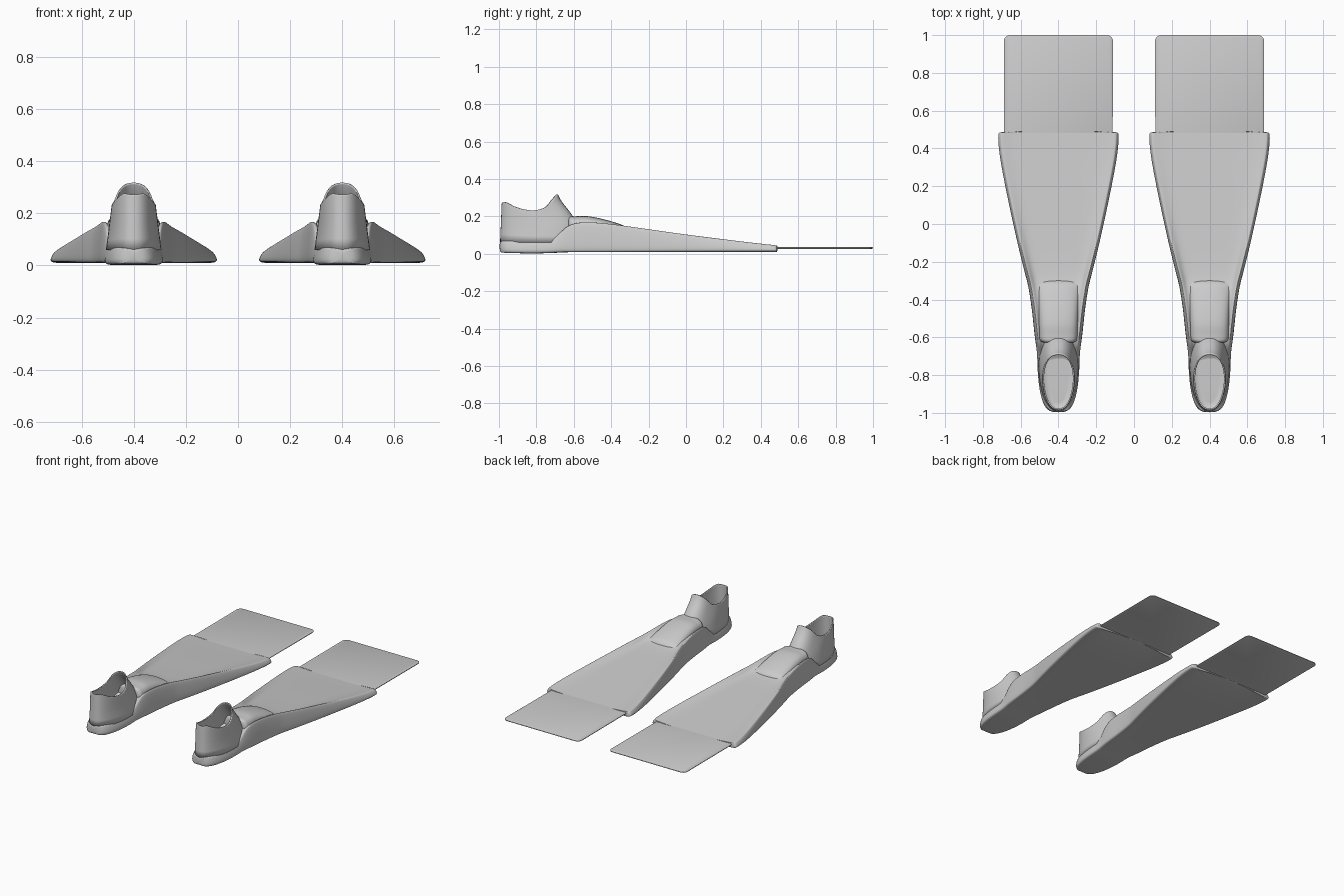
import bpy, bmesh, math

if "Cube" in bpy.data.objects:
    bpy.data.objects.remove(bpy.data.objects["Cube"])

rubber = bpy.data.materials.new("light grey rubber")
rubber.diffuse_color = (0.6, 0.6, 0.6, 1)
rubber.use_nodes = True
rubber.node_tree.nodes["Principled BSDF"].inputs["Base Color"].default_value = rubber.diffuse_color


def interp(table, v):
    """Piecewise linear lookup in a list of (key, value) pairs."""
    if v <= table[0][0]:
        return table[0][1]
    for (a, p), (b, q) in zip(table, table[1:]):
        if v <= b:
            return p + (q - p) * (v - a) / (b - a)
    return table[-1][1]


def loft(name, rings, x, levels):
    """Skin closed rings of equal length, cap both ends and smooth."""
    bm = bmesh.new()
    loops = [[bm.verts.new(p) for p in r] for r in rings]
    n = len(rings[0])
    for a, b in zip(loops, loops[1:]):
        for i in range(n):
            j = (i + 1) % n
            bm.faces.new((a[i], a[j], b[j], b[i]))
    bm.faces.new(loops[0][::-1])
    bm.faces.new(loops[-1])
    bmesh.ops.recalc_face_normals(bm, faces=bm.faces)
    for f in bm.faces:
        f.smooth = True
    me = bpy.data.meshes.new(name)
    bm.to_mesh(me)
    bm.free()
    me.materials.append(rubber)
    ob = bpy.data.objects.new(name, me)
    ob.location.x = x
    bpy.context.collection.objects.link(ob)
    if levels:
        sub = ob.modifiers.new("smooth", 'SUBSURF')
        sub.levels = sub.render_levels = levels
    return ob


def mirrored(half):
    """Close a half section (x, z) that starts and ends on the centre line."""
    return half + [(-px, pz) for px, pz in half[-2:0:-1]]


# Fin body: y, half width, rail crest, web height, underside at the middle
BODY = [
    (-0.997, 0.030, 0.064, 0.064, 0.010), (-0.985, 0.060, 0.068, 0.068, 0.006),
    (-0.95, 0.085, 0.070, 0.070, 0.004), (-0.87, 0.105, 0.070, 0.070, 0.002),
    (-0.77, 0.113, 0.070, 0.070, 0.002), (-0.715, 0.114, 0.075, 0.072, 0.004),
    (-0.675, 0.116, 0.110, 0.10, 0.006), (-0.635, 0.122, 0.153, 0.14, 0.008),
    (-0.57, 0.131, 0.172, 0.155, 0.010), (-0.46, 0.141, 0.168, 0.150, 0.012),
    (-0.35, 0.158, 0.154, 0.140, 0.012), (-0.31, 0.166, 0.149, 0.120, 0.012),
    (-0.2, 0.196, 0.133, 0.106, 0.011), (0.0, 0.242, 0.104, 0.086, 0.010),
    (0.2, 0.284, 0.079, 0.066, 0.008), (0.36, 0.314, 0.059, 0.049, 0.012),
    (0.45, 0.322, 0.050, 0.040, 0.020), (0.482, 0.320, 0.046, 0.037, 0.024),
    (0.49, 0.314, 0.044, 0.036, 0.025),
]


def body_ring(y, w, crest, web, under):
    low = 0.008 if y > -0.7 else under
    lean = min(0.016, w * 0.2)
    half = [(0, under), (w * 0.6, under), (w * 0.82, low), (w - 0.008, low + 0.002),
            (w, low + 0.012), (w - lean * 0.3, low + (crest - low) * 0.6),
            (w - lean * 0.8, crest - 0.004), (w - lean * 1.2, crest),
            (w * 0.93 - lean * 1.3, crest * 0.6 + web * 0.4),
            (w * 0.72, web), (w * 0.4, web), (0, web)]
    return [(px, y, pz) for px, pz in mirrored(half)]


# Instep over the toes: y, half width, top height
INSTEP = [(-0.635, 0.100, 0.205), (-0.60, 0.104, 0.200), (-0.56, 0.106, 0.203),
          (-0.52, 0.107, 0.203), (-0.42, 0.110, 0.182), (-0.345, 0.112, 0.157),
          (-0.315, 0.112, 0.145), (-0.295, 0.105, 0.118)]


def instep_ring(y, w, top):
    base = 0.09
    side = base + (top - base) * 0.6
    half = [(0, base), (w, base), (w, side), (w * 0.84, top - 0.015),
            (w * 0.5, top - 0.003), (0, top)]
    return [(px, y, pz) for px, pz in mirrored(half)]


# Foot opening: rim height along y, and forward reach of the wall by height
RIM = [(-0.985, 0.272), (-0.97, 0.277), (-0.92, 0.252), (-0.87, 0.237),
       (-0.82, 0.231), (-0.77, 0.238), (-0.74, 0.254), (-0.71, 0.292), (-0.685, 0.318)]
REACH = [(0, -0.56), (0.4, -0.58), (0.55, -0.605), (0.68, -0.63),
         (0.8, -0.655), (0.92, -0.676), (1, -0.685)]
FLOOR = 0.06
N = 48


def cup_ring(t, gap, lift=0.0):
    """Ring of the foot pocket wall at relative height t, shrunk by gap."""
    pts = []
    back, front = -0.994 + 0.009 * t, interp(REACH, t)
    w = 0.106 - 0.022 * t - gap
    for i in range(N):
        a = 2 * math.pi * i / N
        c, s = math.cos(a), math.sin(a)
        px = w * math.copysign(abs(s) ** 0.85, s) * (1 + 0.10 * c)
        rim_y = -0.835 + 0.15 * c
        mid, reach = (back + front) / 2, (front - back) / 2 - gap
        z = FLOOR + t * (interp(RIM, rim_y) - FLOOR) + lift
        pts.append((px, mid + reach * c, z))
    return pts


HEIGHTS = [0, 0.2, 0.4, 0.5, 0.6, 0.7, 0.8, 0.9, 0.97, 1]


def blade_ring(z, inset):
    """Rounded rectangle outline of the blade."""
    pts = []
    w, y0, y1, r = 0.289 - inset, 0.40, 1.0 - inset, 0.032
    for cx, cy, start in ((w - r, y1 - r, 0), (r - w, y1 - r, 90),
                          (r - w, y0 + r, 180), (w - r, y0 + r, 270)):
        for k in range(6):
            a = math.radians(start + k * 18)
            taper = 1 - 0.012 * (1 - cy)
            pts.append(((cx + r * math.cos(a)) * taper, cy + r * math.sin(a), z))
    return pts


for side, x in (("left", -0.4), ("right", 0.4)):
    loft(side + "_fin_body", [body_ring(*s) for s in BODY], x, 2)
    loft(side + "_instep", [instep_ring(*s) for s in INSTEP], x, 2)
    # Pocket wall: up the outside, over the rim and down to the insole
    walls = [cup_ring(t, 0) for t in HEIGHTS]
    walls += [cup_ring(t, 0.008) for t in HEIGHTS[:0:-1]]
    walls += [cup_ring(0.08, 0.012), cup_ring(0.08, 0.05)]
    loft(side + "_foot_pocket", walls, x, 0)
    # Thin flexible blade
    blade = loft(side + "_blade", [blade_ring(0.026, 0.006), blade_ring(0.029, 0),
                                   blade_ring(0.033, 0), blade_ring(0.037, 0.008)], x, 0)
    for ob in bpy.context.selected_objects:
        ob.select_set(False)
    blade.select_set(True)
    bpy.context.view_layer.objects.active = blade
    bpy.ops.object.shade_smooth_by_angle(angle=math.radians(30))
